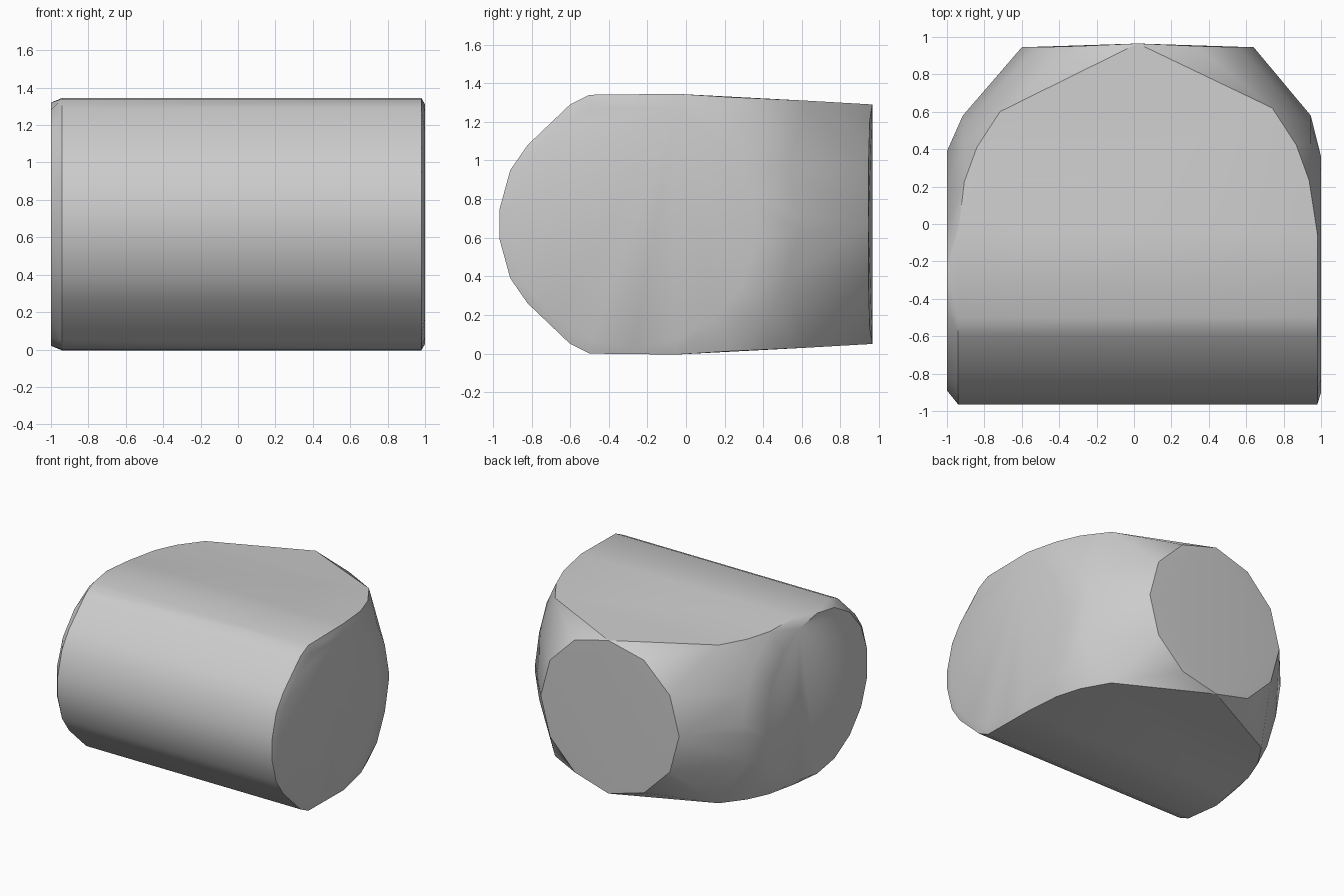
import bpy, bmesh, math

if "Cube" in bpy.data.objects:
    bpy.data.objects.remove(bpy.data.objects["Cube"])

MID = 0.67  # height of both pipe axes

grey = bpy.data.materials.new("plain_grey")
grey.use_nodes = True
grey.diffuse_color = (0.6, 0.6, 0.6, 1)
grey.node_tree.nodes["Principled BSDF"].inputs["Base Color"].default_value = (0.6, 0.6, 0.6, 1)

bm = bmesh.new()


def add(x, y, dz):
    """Add a point above and below the axis plane."""
    for s in (-1, 1):
        bm.verts.new((x, y, MID + s * dz))


def ring(x, cy, r, n):
    """Ring around the x axis."""
    for i in range(n):
        a = math.tau * (i + 0.5) / n
        bm.verts.new((x, cy + r * math.cos(a), MID + r * math.sin(a)))


# Front barrel: rounded profile swept from side to side
profile = [(-0.965, 0.08), (-0.91, 0.28), (-0.82, 0.41), (-0.6, 0.62),
           (-0.5, 0.67), (-0.05, 0.675)]
for y, dz in profile:
    add(-0.94, y, dz)
    add(0.98, y, dz)

# End caps
ring(-1.0, -0.25, 0.65, 18)
ring(1.0, -0.27, 0.64, 18)

# Rounded shoulders of the top and bottom faces, and the side bulges
for side, r in ((-1, 0.935), (1, 0.965)):
    for deg in (2, 14, 26, 40):
        a = math.radians(deg)
        y = r * math.sin(a)
        add(side * r * math.cos(a), y, 0.67 - 0.045 * (y + 0.05))
    for y, dz in ((0.58, 0.04), (0.53, 0.27), (0.43, 0.48)):
        add(side * (r - 0.02), y, dz)

# Rear branch mouth, slightly raised at top and bottom
for i in range(12):
    a = math.tau * i / 12
    bm.verts.new((0.02 + 0.62 * math.sin(a), 0.945 + 0.02 * abs(math.cos(a)) ** 8,
                  MID + 0.62 * math.cos(a)))

# Wrap everything in one convex shell
out = bmesh.ops.convex_hull(bm, input=bm.verts)
loose = {g for g in out["geom_interior"] + out["geom_unused"] if isinstance(g, bmesh.types.BMVert)}
bmesh.ops.delete(bm, geom=list(loose), context="VERTS")
bmesh.ops.recalc_face_normals(bm, faces=bm.faces)

mesh = bpy.data.meshes.new("pipe_tee_shell")
bm.to_mesh(mesh)
bm.free()
mesh.materials.append(grey)
shell = bpy.data.objects.new("pipe_tee_shell", mesh)
bpy.context.collection.objects.link(shell)
bpy.context.view_layer.objects.active = shell
shell.select_set(True)
bpy.ops.object.shade_smooth_by_angle(angle=math.radians(30))
